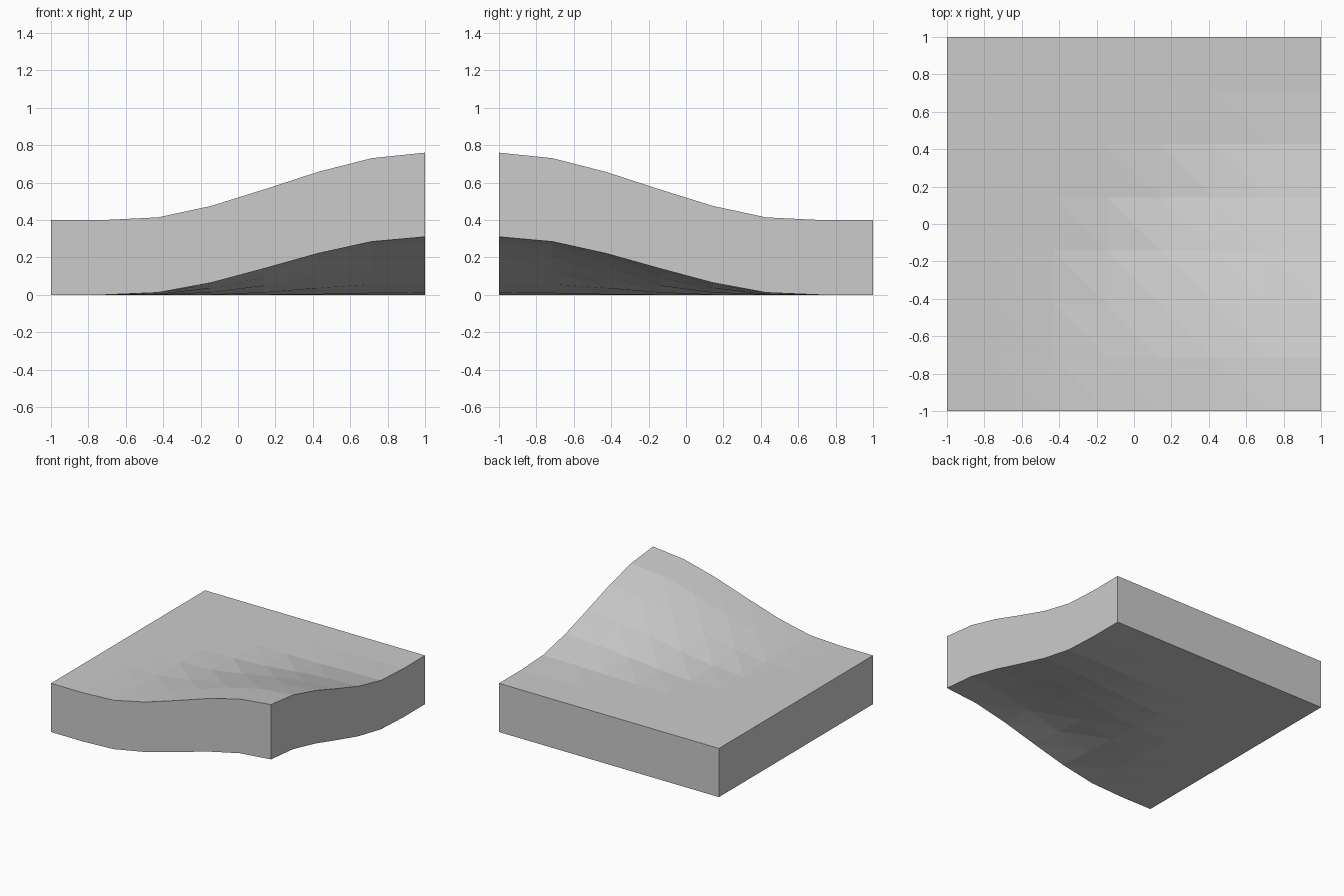
import bpy
import bmesh
import math

cube = bpy.data.objects.get("Cube")
if cube:
    bpy.data.objects.remove(cube, do_unlink=True)

CELLS = 7           # grid cells per side
RADIUS = 1.62       # reach of the hill around its corner
THICKNESS = 0.4
TOP_RISE, BOTTOM_RISE = 0.36, 0.31


def falloff(x, y):
    """Smooth hill centred on the front left corner."""
    t = min(math.hypot(x - 1, y + 1) / RADIUS, 1)
    return 1 - t * t * (3 - 2 * t)


def add_sheet(bm, base, rise, flip):
    """Triangulated height sheet, returned as a grid of vertices."""
    axis = [-1 + 2 * i / CELLS for i in range(CELLS + 1)]
    grid = [[bm.verts.new((x, y, base + rise * falloff(x, y))) for y in axis] for x in axis]
    for i in range(CELLS):
        for j in range(CELLS):
            a, b = grid[i][j], grid[i + 1][j]
            c, d = grid[i + 1][j + 1], grid[i][j + 1]
            for tri in ((a, b, d), (b, c, d)):
                bm.faces.new(tri[::-1] if flip else tri)
    return grid


def border(grid):
    """Outer loop of the sheet, counter-clockwise from above."""
    n = CELLS
    return ([grid[i][0] for i in range(n)] + [grid[n][j] for j in range(n)]
            + [grid[i][n] for i in range(n, 0, -1)] + [grid[0][j] for j in range(n, 0, -1)])


# Hilly top and matching underside
bm = bmesh.new()
top = border(add_sheet(bm, THICKNESS, TOP_RISE, False))
bottom = border(add_sheet(bm, 0, BOTTOM_RISE, True))

# Side walls
for k in range(len(top)):
    n = (k + 1) % len(top)
    bm.faces.new((bottom[k], bottom[n], top[n], top[k]))

mesh = bpy.data.meshes.new("terrain_tile")
bm.to_mesh(mesh)
bm.free()

# Plain grey surface
grey = bpy.data.materials.new("light_grey")
grey.use_nodes = True
colour = (0.6, 0.6, 0.6, 1)
grey.diffuse_color = colour
grey.node_tree.nodes["Principled BSDF"].inputs["Base Color"].default_value = colour
mesh.materials.append(grey)

tile = bpy.data.objects.new("terrain_tile", mesh)
bpy.context.collection.objects.link(tile)
